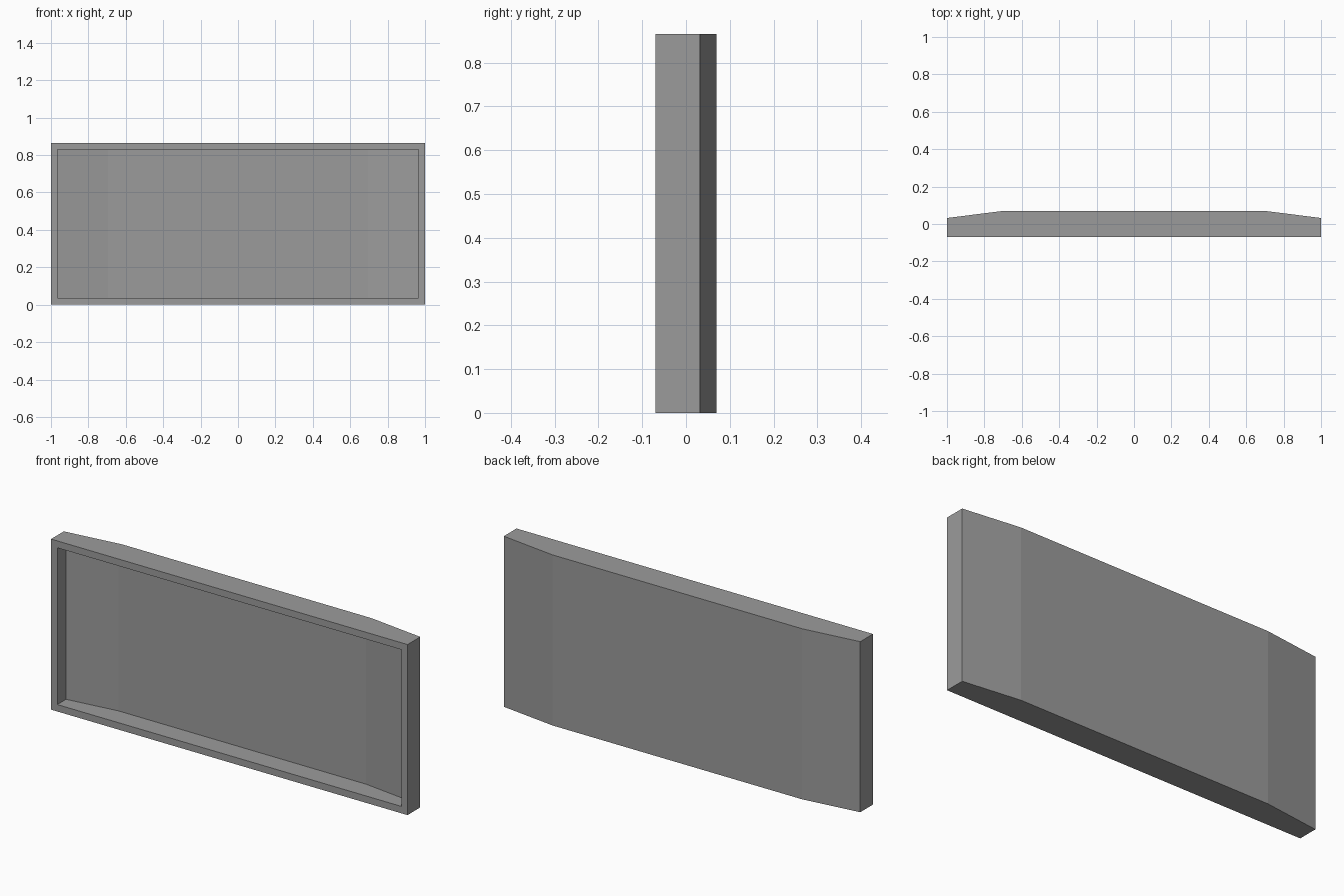
import bpy
import bmesh

cube = bpy.data.objects.get("Cube")
if cube:
    bpy.data.objects.remove(cube, do_unlink=True)

HEIGHT, WALL = 0.865, 0.035
FRONT, BACK = -0.07, 0.07

grey = bpy.data.materials.new("mid_grey")
grey.use_nodes = True
colour = (0.33, 0.33, 0.33, 1)
grey.diffuse_color = colour
grey.node_tree.nodes["Principled BSDF"].inputs["Base Color"].default_value = colour


def prism(name, half_profile, z0, z1):
    """Mirror a half plan outline across x = 0 and extrude it upward."""
    outline = half_profile + [(-x, y) for x, y in reversed(half_profile)]
    bm = bmesh.new()
    base = bm.faces.new([bm.verts.new((x, y, z0)) for x, y in outline])
    top = bmesh.ops.extrude_face_region(bm, geom=[base])["geom"]
    verts = [v for v in top if isinstance(v, bmesh.types.BMVert)]
    bmesh.ops.translate(bm, verts=verts, vec=(0, 0, z1 - z0))
    bmesh.ops.recalc_face_normals(bm, faces=bm.faces)
    mesh = bpy.data.meshes.new(name)
    bm.to_mesh(mesh)
    bm.free()
    mesh.materials.append(grey)
    obj = bpy.data.objects.new(name, mesh)
    bpy.context.collection.objects.link(obj)
    return obj


# Outer casing with tapered ends at the back
casing = prism("panel_casing",
               [(1, FRONT), (1, 0.032), (0.7, BACK)], 0, HEIGHT)

# Recess that follows the back, leaving walls of even thickness
recess = prism("recess_cutter",
               [(1 - WALL, FRONT - 0.1), (1 - WALL, 0.0), (0.695, BACK - WALL)],
               WALL, HEIGHT - WALL)
recess.hide_render = True

cut = casing.modifiers.new("recess", "BOOLEAN")
cut.operation = "DIFFERENCE"
cut.solver = "EXACT"
cut.object = recess
bpy.context.view_layer.objects.active = casing
casing.select_set(True)
bpy.ops.object.modifier_apply(modifier=cut.name)
bpy.data.objects.remove(recess, do_unlink=True)
